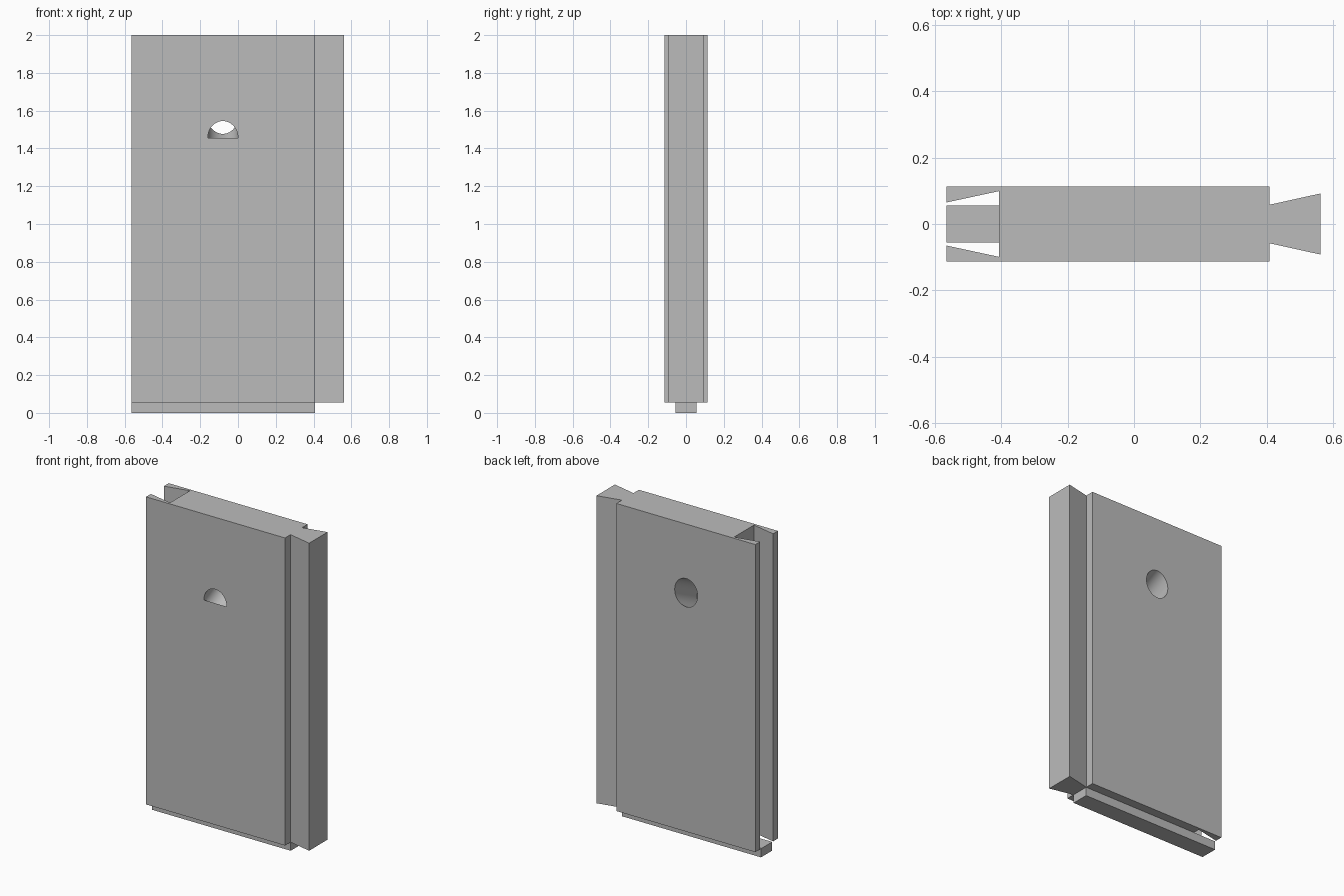
import bpy
import bmesh
import math
from mathutils import Matrix, Vector

cube = bpy.data.objects.get("Cube")
if cube:
    bpy.data.objects.remove(cube, do_unlink=True)

GREY = (0.5, 0.5, 0.5, 1.0)
grey = bpy.data.materials.new("plain grey")
grey.use_nodes = True
grey.diffuse_color = GREY
grey.node_tree.nodes["Principled BSDF"].inputs["Base Color"].default_value = GREY


def finish(name, bm):
    bmesh.ops.recalc_face_normals(bm, faces=bm.faces)
    mesh = bpy.data.meshes.new(name)
    bm.to_mesh(mesh)
    bm.free()
    mesh.materials.append(grey)
    obj = bpy.data.objects.new(name, mesh)
    bpy.context.collection.objects.link(obj)
    return obj


def extrude_plan(name, half_profile, bottom, top):
    """Mirror a half outline across y = 0 and extrude it upwards."""
    outline = half_profile + [(x, -y) for x, y in reversed(half_profile)]
    bm = bmesh.new()
    face = bm.faces.new([bm.verts.new((x, y, bottom)) for x, y in outline])
    lifted = bmesh.ops.extrude_face_region(bm, geom=[face])["geom"]
    verts = [g for g in lifted if isinstance(g, bmesh.types.BMVert)]
    bmesh.ops.translate(bm, verts=verts, vec=(0, 0, top - bottom))
    return finish(name, bm)


LEFT, EDGE, RIGHT = -0.564, 0.408, 0.562
HALF, NECK, BASE, TOP = 0.113, 0.056, 0.055, 2.0

# Panel with a dovetail groove on one side and a dovetail tongue on the other
panel = extrude_plan("panel", [
    (-0.406, 0.099), (LEFT, 0.065), (LEFT, HALF),
    (EDGE, HALF), (EDGE, NECK + 0.002), (RIGHT, 0.092),
], BASE, TOP)

# Narrow rail below the panel
extrude_plan("bottom_rail", [(LEFT, NECK), (EDGE, NECK)], 0, BASE)

# Sloping finger hole: its square end starts halfway up the front opening
tilt, length = math.radians(26), 0.5
start = Vector((-0.08, -HALF, 1.456))
axis = Vector((0, math.cos(tilt), math.sin(tilt)))
bm = bmesh.new()
bmesh.ops.create_cone(
    bm, cap_ends=True, segments=64, radius1=0.08, radius2=0.08, depth=length,
    matrix=Matrix.Translation(start + axis * length / 2)
    @ axis.to_track_quat("Z", "Y").to_matrix().to_4x4())
cutter = finish("finger_hole_cutter", bm)
cutter.hide_render = True
cutter.hide_set(True)

cut = panel.modifiers.new("finger_hole", "BOOLEAN")
cut.operation = "DIFFERENCE"
cut.solver = "EXACT"
cut.object = cutter

# Apply the cut, then smooth the hole wall while keeping edges sharp
bpy.ops.object.select_all(action="DESELECT")
bpy.context.view_layer.objects.active = panel
panel.select_set(True)
bpy.ops.object.modifier_apply(modifier=cut.name)
bpy.ops.object.shade_smooth_by_angle(angle=math.radians(25))
bpy.data.objects.remove(cutter, do_unlink=True)
